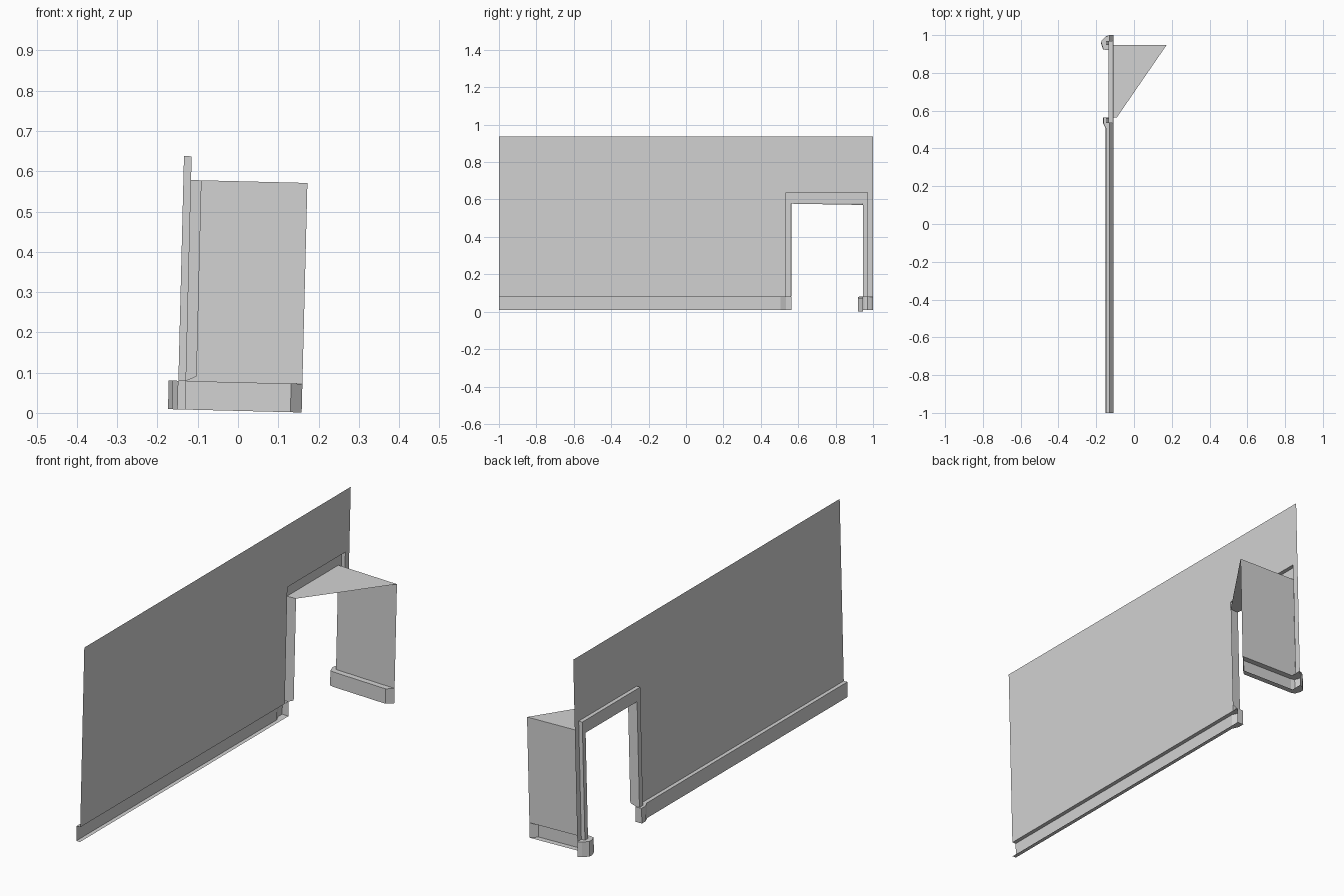
import bpy
from mathutils import Matrix

cube = bpy.data.objects.get("Cube")
if cube:
    bpy.data.objects.remove(cube, do_unlink=True)

# One plain colour for the whole wall
grey = bpy.data.materials.new("light_grey")
grey.use_nodes = True
colour = (0.65, 0.65, 0.65, 1)
grey.diffuse_color = colour
grey.node_tree.nodes["Principled BSDF"].inputs["Base Color"].default_value = colour

LEAN = Matrix.Rotation(0.025, 4, 'Y')    # the whole piece leans slightly
WALL, FRONT = -0.131, -0.150             # wall sheet and trim face, in x
START, END = -1.0, 1.0                   # wall ends, in y
FLOOR, SKIRT, TOP = 0.005, 0.076, 0.935  # heights
OUT_L, IN_L, IN_R, OUT_R = 0.535, 0.561, 0.947, 0.970
LINTEL, HEAD = 0.575, 0.634
REVEAL, DEEP = -0.105, 0.158             # near and far depth of the recess


def sheet(name, polygons):
    """Object made of thin flat polygons."""
    verts, faces = [], []
    for poly in polygons:
        faces.append(range(len(verts), len(verts) + len(poly)))
        verts += poly
    mesh = bpy.data.meshes.new(name)
    mesh.from_pydata(verts, [], [list(f) for f in faces])
    mesh.transform(LEAN)
    mesh.materials.append(grey)
    obj = bpy.data.objects.new(name, mesh)
    bpy.context.collection.objects.link(obj)
    return obj


def strip(a, b):
    """Quads joining two lines of points."""
    return [[a[i], a[i + 1], b[i + 1], b[i]] for i in range(len(a) - 1)]


def skirting(name, outer, inner):
    """Open-backed channel that follows a plan outline."""
    def at(path, z):
        return [(x, y, z) for x, y in path]
    sheet(name, strip(at(inner, SKIRT), at(outer, SKIRT))
          + strip(at(outer, SKIRT), at(outer, FLOOR))
          + strip(at(outer, FLOOR), at(inner, FLOOR)))


# Wall sheet with the doorway cut out
outline = [(START, SKIRT), (OUT_L, SKIRT), (OUT_L, HEAD), (OUT_R, HEAD),
           (OUT_R, SKIRT), (END, SKIRT), (END, TOP), (START, TOP)]
sheet("wall_panel", [[(WALL, y, z) for y, z in outline]])


# Door trim: outer return and face
def arch(x, left, right, height):
    return [(x, left, SKIRT), (x, left, height), (x, right, height), (x, right, SKIRT)]


back = arch(WALL, OUT_L, OUT_R, HEAD)
outer = arch(FRONT, OUT_L, OUT_R, HEAD)
inner = arch(FRONT, IN_L, IN_R, LINTEL)
sheet("door_trim", strip(back, outer) + strip(outer, inner))

# Recess behind the doorway: narrow jamb, three-cornered ceiling, deep side
sheet("door_jamb", [[(FRONT, IN_L, SKIRT), (WALL, IN_L, SKIRT),
                     (REVEAL, IN_L + 0.004, SKIRT + 0.012),
                     (REVEAL, IN_L + 0.004, LINTEL), (FRONT, IN_L, LINTEL)]])
sheet("recess_ceiling", [[(FRONT, IN_L, LINTEL), (REVEAL, IN_L + 0.004, LINTEL),
                          (DEEP, IN_R, LINTEL), (FRONT, IN_R, LINTEL)]])
sheet("recess_side", strip([(FRONT, IN_R, SKIRT), (DEEP, IN_R, SKIRT)],
                           [(FRONT, IN_R, LINTEL), (DEEP, IN_R, LINTEL)]))

# Skirting boards, flaring around the trim feet
skirting("wall_skirting",
         [(FRONT, START), (FRONT, 0.505), (-0.164, OUT_L), (-0.164, 0.565), (WALL, 0.565)],
         [(WALL, START), (WALL, 0.505), (WALL, OUT_L), (WALL, 0.55), (WALL, 0.55)])
skirting("recess_skirting",
         [(DEEP, IN_R), (0.13, 0.92), (-0.145, 0.92), (-0.164, 0.925),
          (-0.174, 0.955), (-0.173, 0.97), (-0.15, 0.993), (WALL, END)],
         [(DEEP, IN_R), (0.13, IN_R), (WALL, IN_R), (WALL, IN_R),
          (WALL, 0.955), (WALL, 0.97), (WALL, 0.985), (WALL, END)])
